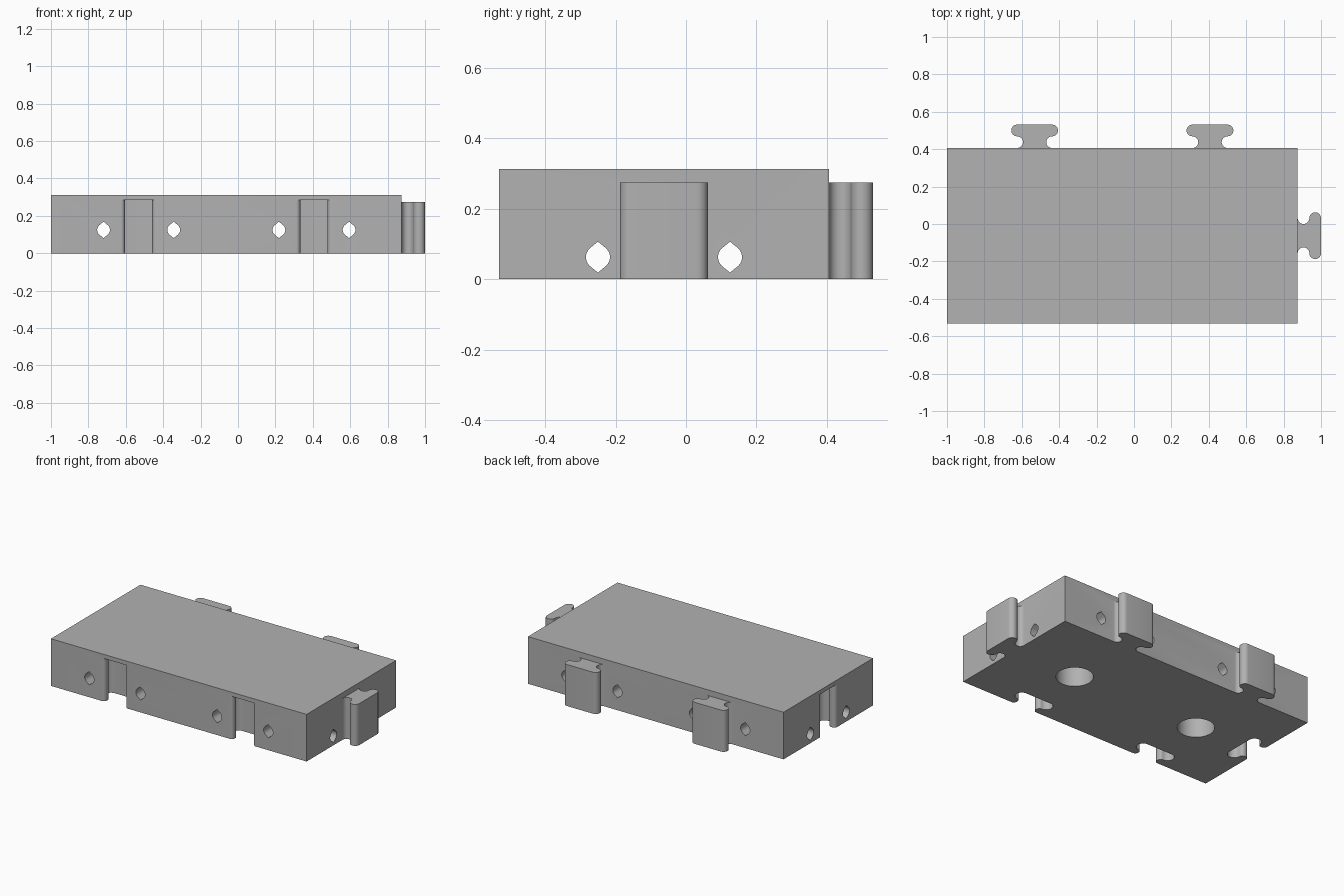
import bpy, bmesh
from math import pi, cos, sin, radians
from mathutils import Matrix, Vector

cube = bpy.data.objects.get("Cube")
if cube:
    bpy.data.objects.remove(cube, do_unlink=True)

U = 1 / 16              # base module
CELL = 15 * U           # side of one square cell
LEFT, FRONT = -1.0, -8.5 * U
RIGHT, BACK = LEFT + 2 * CELL, FRONT + CELL
HEIGHT = 5 * U
CENTRES = [LEFT + CELL / 2, LEFT + 1.5 * CELL]
MID_Y = FRONT + CELL / 2
GAP = 0.01              # clearance of sockets around connectors

grey = bpy.data.materials.new("plain grey")
grey.use_nodes = True
colour = (0.445, 0.445, 0.445, 1)
grey.diffuse_color = colour
grey.node_tree.nodes["Principled BSDF"].inputs["Base Color"].default_value = colour


def prism(name, outline, depth, matrix):
    """Extrude an xy outline along z by depth, then place it."""
    bm = bmesh.new()
    face = bm.faces.new([bm.verts.new((x, y, 0)) for x, y in outline])
    top = bmesh.ops.extrude_face_region(bm, geom=[face])["geom"]
    verts = [v for v in top if isinstance(v, bmesh.types.BMVert)]
    bmesh.ops.translate(bm, verts=verts, vec=(0, 0, depth))
    bmesh.ops.transform(bm, matrix=matrix, verts=bm.verts)
    bmesh.ops.recalc_face_normals(bm, faces=bm.faces)
    mesh = bpy.data.meshes.new(name)
    bm.to_mesh(mesh)
    bm.free()
    mesh.materials.append(grey)
    obj = bpy.data.objects.new(name, mesh)
    bpy.context.collection.objects.link(obj)
    return obj


def arc(cx, cy, rx, ry, start, end, steps=14):
    angles = [radians(start + (end - start) * i / steps) for i in range(steps + 1)]
    return [(cx + rx * cos(a), cy + ry * sin(a)) for a in angles]


def tee_outline(gap):
    """T-shaped key with a waisted neck and rounded head, growing along +y."""
    r, cx = U / 2, 1.5 * U
    half = [(cx, -0.01)]
    half += arc(cx, r - gap / 2, r - gap, r - gap / 2, 270, 90)
    half += arc(cx, 3 * r, r + gap, r + gap, -90, 90)[1:]
    return half + [(-x, y) for x, y in reversed(half)]


def pointed_outline():
    """Round hole with a peak above and below."""
    r, peak = 0.034, 0.044
    side = arc(0, 0, r, r, -50, 50)
    return side + [(0, peak)] + [(-x, -y) for x, y in side] + [(0, -peak)]


def combine(target, other, operation):
    mod = target.modifiers.new(operation, "BOOLEAN")
    mod.operation, mod.object, mod.solver = operation, other, "EXACT"
    bpy.context.view_layer.objects.active = target
    bpy.ops.object.modifier_apply(modifier=mod.name)
    bpy.data.objects.remove(other, do_unlink=True)


# Block
block = prism("block", [(LEFT, FRONT), (RIGHT, FRONT), (RIGHT, BACK), (LEFT, BACK)],
              HEIGHT, Matrix())

# Sockets in the front and right-hand end
turn = Matrix.Rotation(-pi / 2, 4, "Z")
sockets = [Matrix.Translation((x, FRONT, -0.05)) for x in CENTRES]
sockets.append(Matrix.Translation((LEFT, MID_Y, -0.05)) @ turn)
for place in sockets:
    combine(block, prism("socket_cutter", tee_outline(GAP), 0.335, place), "DIFFERENCE")

# Round pockets in the underside
for x in CENTRES:
    place = Matrix.Translation((x, MID_Y, -0.05))
    pocket = prism("pocket_cutter", arc(0, 0, 0.111, 0.111, 0, 354, 59), 0.3, place)
    combine(block, pocket, "DIFFERENCE")

# Pointed holes running front to back, then end to end
front_axes = Matrix((Vector((1, 0, 0, 0)), Vector((0, 0, -1, 0)),
                     Vector((0, 1, 0, 0)), Vector((0, 0, 0, 1))))
end_axes = Matrix((Vector((0, 0, 1, 0)), Vector((1, 0, 0, 0)),
                   Vector((0, 1, 0, 0)), Vector((0, 0, 0, 1))))
for offset in (-3 * U, 3 * U):
    for x in CENTRES:
        place = Matrix.Translation((x + offset, BACK + 0.05, 2 * U)) @ front_axes
        combine(block, prism("hole_cutter", pointed_outline(), CELL + 0.1, place), "DIFFERENCE")
    place = Matrix.Translation((LEFT - 0.05, MID_Y + offset, U)) @ end_axes
    combine(block, prism("hole_cutter", pointed_outline(), 2 * CELL + 0.1, place), "DIFFERENCE")

# Connectors on the back and left-hand end
connectors = [Matrix.Translation((x, BACK, 0)) for x in CENTRES]
connectors.append(Matrix.Translation((RIGHT, MID_Y, 0)) @ turn)
for place in connectors:
    combine(block, prism("connector", tee_outline(0), 0.275, place), "UNION")

block.name = "connector_block"
bpy.ops.object.select_all(action="DESELECT")
block.select_set(True)
bpy.context.view_layer.objects.active = block
bpy.ops.object.shade_smooth_by_angle(angle=radians(30))
